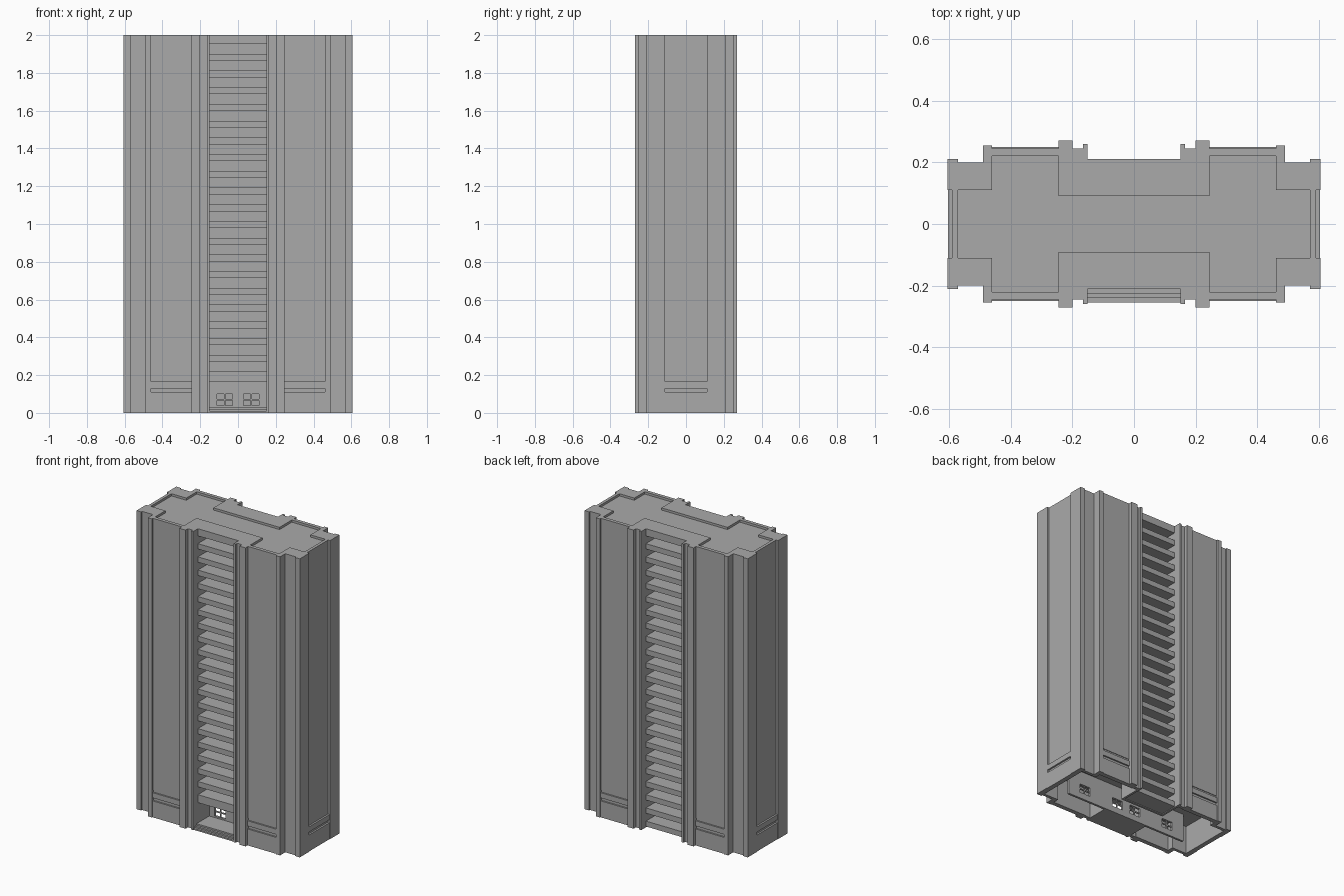
import bpy, bmesh
from mathutils import Vector

cube = bpy.data.objects.get("Cube")
if cube:
    bpy.data.objects.remove(cube, do_unlink=True)

concrete = bpy.data.materials.new("concrete_grey")
concrete.use_nodes = True
GREY = (0.4, 0.4, 0.4, 1)
concrete.diffuse_color = GREY
concrete.node_tree.nodes["Principled BSDF"].inputs["Base Color"].default_value = GREY

BOTH, ONE = (1, -1), (1,)
TOP, ROOF, CEILING = 2.0, 1.985, 0.19


def build(name, boxes, mirror_x=ONE, mirror_y=ONE):
    """One object from boxes (x0, x1, y0, y1, z0, z1), repeated by mirroring."""
    bm = bmesh.new()
    for sx in mirror_x:
        for sy in mirror_y:
            for x0, x1, y0, y1, z0, z1 in boxes:
                made = bmesh.ops.create_cube(bm, size=1)["verts"]
                mid = Vector((sx * (x0 + x1), sy * (y0 + y1), z0 + z1)) / 2
                size = Vector((x1 - x0, y1 - y0, z1 - z0))
                for v in made:
                    v.co = v.co * size + mid
    mesh = bpy.data.meshes.new(name)
    bm.to_mesh(mesh)
    bm.free()
    mesh.materials.append(concrete)
    obj = bpy.data.objects.new(name, mesh)
    bpy.context.collection.objects.link(obj)
    return obj


# Solid core with the sunken roof deck
build("core_and_roof_deck", [
    (-.245, .245, -.09, .09, CEILING, ROOF),
])
build("wing_cores", [
    (.245, .46, -.22, .22, CEILING, ROOF),
    (.46, .57, -.11, .11, CEILING, ROOF),
], BOTH)

# Raised roof rims that continue down as the outer masses
build("inner_masses", [(.15, .245, .09, .245, CEILING, TOP)], BOTH, BOTH)
build("corner_masses", [(.46, .605, .11, .20, CEILING, TOP)], BOTH, BOTH)
build("roof_fascia", [(-.15, .15, .09, .21, 1.952, TOP)], ONE, BOTH)

# Vertical piers running to the ground
build("wide_piers", [(.20, .245, .22, .27, 0, TOP)], BOTH, BOTH)
build("recess_fins", [(.15, .165, .09, .26, 0, TOP)], BOTH, BOTH)
build("panel_piers", [(.46, .49, .18, .255, 0, TOP)], BOTH, BOTH)
build("corner_piers", [(.57, .605, .11, .21, 0, TOP)], BOTH, BOTH)

# Thin outer walls, also closing the hollow ground floor
build("wall_panels", [(.245, .46, .22, .24, 0, TOP)], BOTH, BOTH)
build("corner_walls", [(.49, .57, .18, .20, 0, CEILING)], BOTH, BOTH)
build("link_walls", [(.165, .20, .225, .245, 0, CEILING)], BOTH, BOTH)
build("end_walls", [(.57, .59, -.11, .11, 0, TOP)], BOTH)

# Base courses separated by grooves
courses = [(0, .11), (.13, .165)]
build("panel_base_courses",
      [(.245, .46, .24, .25, a, b) for a, b in courses], BOTH, BOTH)
build("end_base_courses",
      [(.59, .602, -.11, .11, a, b) for a, b in courses], BOTH)
build("panel_upper_sill", [(.245, .46, .24, .244, .18, TOP)], BOTH, BOTH)

# Balcony slabs in the front and back recesses
PITCH, THICK = .0885, .036
slabs = [1.9 - PITCH * i for i in range(22)]
build("front_balconies",
      [(-.15, .15, -.21, -.09, z - THICK, z) for z in slabs[:20]])
build("back_balconies",
      [(-.15, .15, .09, .21, z - THICK, z) for z in slabs])
build("entrance_lintel", [(-.15, .15, -.21, -.09, .165, .20)])
build("back_recess_wall", [(-.165, .165, .075, .09, 0, CEILING)])

# Entrance steps and lobby floor
build("entrance_steps", [
    (-.15, .15, -.255, -.08, 0, .01),
    (-.15, .15, -.24, -.08, .01, .02),
    (-.15, .15, -.225, -.08, .02, .03),
])

# Lobby wall with square window openings
wall = [(-.46, .46, -.09, -.075, 0, .04), (-.46, .46, -.09, -.075, .10, CEILING)]
edges = [-.46]
for centre in (-.33, -.07, .07, .33):
    wall.append((edges[-1], centre - .04, -.09, -.075, .04, .10))
    wall.append((centre - .004, centre + .004, -.086, -.079, .04, .10))
    wall.append((centre - .04, centre + .04, -.086, -.079, .066, .074))
    edges.append(centre + .04)
wall.append((edges[-1], .46, -.09, -.075, .04, .10))
build("lobby_window_wall", wall)
